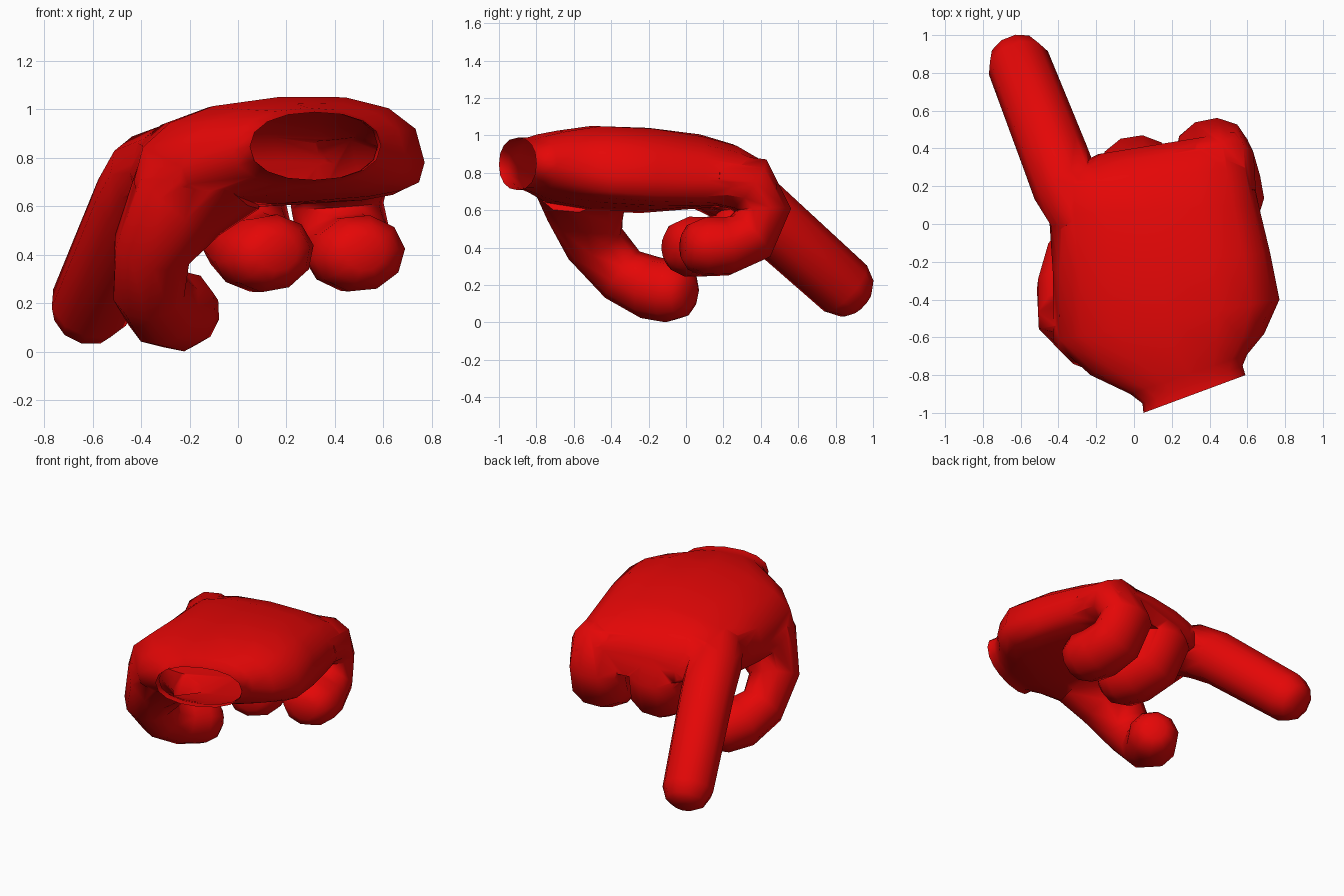
import bpy, bmesh
from math import cos, sin, pi, copysign
from mathutils import Vector

if "Cube" in bpy.data.objects:
    bpy.data.objects.remove(bpy.data.objects["Cube"])

AXIS = Vector((-0.35, 0.94, 0)).normalized()   # wrist to knuckles
SIDE = Vector((0.94, 0.35, 0)).normalized()    # across the hand


def loft(name, rings):
    """Closed skin through a list of equal-sized rings."""
    bm = bmesh.new()
    vs = [[bm.verts.new(p) for p in r] for r in rings]
    n = len(rings[0])
    for a, b in zip(vs, vs[1:]):
        for i in range(n):
            j = (i + 1) % n
            bm.faces.new((a[i], a[j], b[j], b[i]))
    bm.faces.new(vs[0][::-1])
    bm.faces.new(vs[-1])
    bmesh.ops.recalc_face_normals(bm, faces=bm.faces[:])
    me = bpy.data.meshes.new(name)
    bm.to_mesh(me)
    bm.free()
    ob = bpy.data.objects.new(name, me)
    bpy.context.collection.objects.link(ob)
    return ob


def digit(name, path, wide=(1.0, 1.0), n=10):
    """Tube along (x, y, z, radius) points with a blunt rounded tip."""
    pts = [Vector(p[:3]) for p in path]
    rad = [p[3] for p in path]
    end = (pts[-1] - pts[-2]).normalized()
    r = rad[-1]
    base = pts[-1]
    pts += [base + end * r * 0.5, base + end * r * 0.72]
    rad += [r * 0.78, r * 0.45]
    side, rings = SIDE.copy(), []
    for i, p in enumerate(pts):
        t = Vector((0, 0, 0))
        if i > 0:
            t += (p - pts[i - 1]).normalized()
        if i < len(pts) - 1:
            t += (pts[i + 1] - p).normalized()
        t.normalize()
        side = (side - t * side.dot(t)).normalized()
        up = side.cross(t)
        w = wide[0] + (wide[1] - wide[0]) * i / (len(pts) - 1)
        rings.append([p + side * cos(2 * pi * k / n) * rad[i] * w
                      + up * sin(2 * pi * k / n) * rad[i] for k in range(n)])
    return loft(name, rings)


def section(left, right, up, down, e, e_low=None, n=16):
    """Rounded palm cross-section; e_low makes the underside squarer."""
    l, r = Vector(left), Vector(right)
    mid, half = (l + r) / 2, (r - l) / 2
    out = []
    for k in range(n):
        c, s = cos(2 * pi * k / n), sin(2 * pi * k / n)
        x = (e_low or e) if s < -0.01 else e
        c, s = copysign(abs(c) ** x, c), copysign(abs(s) ** x, s)
        out.append(mid + half * c + Vector((0, 0, s * (up if s > 0 else down))))
    return out


# palm with short wrist opening
hand = loft("hand", [
    section((0.05, -1.00, 0.845), (0.59, -0.80, 0.85), 0.14, 0.14, 0.9),
    section((0.045, -0.95, 0.845), (0.575, -0.75, 0.85), 0.14, 0.14, 0.9),
    section((-0.02, -0.90, 0.83), (0.60, -0.69, 0.84), 0.17, 0.15, 0.9),
    section((-0.23, -0.80, 0.76), (0.69, -0.58, 0.81), 0.24, 0.14, 0.85, 0.7),
    section((-0.43, -0.62, 0.70), (0.77, -0.40, 0.78), 0.31, 0.13, 0.82, 0.5),
    section((-0.43, -0.25, 0.71), (0.72, -0.15, 0.77), 0.30, 0.14, 0.8, 0.45),
    section((-0.45, 0.05, 0.74), (0.66, 0.10, 0.76), 0.255, 0.14, 0.8, 0.5),
    section((-0.46, 0.20, 0.73), (0.62, 0.30, 0.745), 0.215, 0.12, 0.8, 0.7),
    section((-0.33, 0.30, 0.70), (0.60, 0.42, 0.71), 0.18, 0.08, 0.8),
    section((-0.19, 0.37, 0.66), (0.55, 0.49, 0.67), 0.12, 0.05, 0.75),
])

# pointing finger, two curled fingers, thumb folded under
parts = [
    digit("index_finger", [(-0.27, 0.0, 0.79, 0.15), (-0.36, 0.2, 0.73, 0.18),
                           (-0.42, 0.36, 0.625, 0.178), (-0.612, 0.853, 0.182, 0.168)]),
    digit("middle_finger", [(0.05, 0.04, 0.77, 0.14), (0.02, 0.23, 0.74, 0.165),
                            (0.01, 0.32, 0.60, 0.15), (0.04, 0.25, 0.455, 0.155),
                            (0.09, 0.12, 0.405, 0.16), (0.13, 0.005, 0.405, 0.16)], (1.3, 1.19)),
    digit("outer_finger", [(0.46, 0.14, 0.77, 0.14), (0.42, 0.33, 0.74, 0.165),
                           (0.41, 0.41, 0.60, 0.15), (0.44, 0.34, 0.455, 0.155),
                           (0.475, 0.21, 0.405, 0.16), (0.50, 0.095, 0.405, 0.16)], (1.35, 1.16)),
    digit("thumb", [(-0.07, -0.58, 0.77, 0.24), (-0.245, -0.535, 0.62, 0.22),
                    (-0.355, -0.485, 0.42, 0.165), (-0.365, -0.34, 0.255, 0.155),
                    (-0.31, -0.19, 0.185, 0.17), (-0.23, -0.075, 0.165, 0.168)]),
]

# fuse the parts into one skin
for p in parts:
    m = hand.modifiers.new(p.name, 'BOOLEAN')
    m.operation, m.solver, m.object = 'UNION', 'EXACT', p
bpy.context.view_layer.update()
dg = bpy.context.evaluated_depsgraph_get()
mesh = bpy.data.meshes.new_from_object(hand.evaluated_get(dg))
hand.modifiers.clear()
hand.data = mesh
for p in parts:
    bpy.data.objects.remove(p)

# open the wrist
bm = bmesh.new()
bm.from_mesh(mesh)
cap = [f for f in bm.faces
       if f.calc_center_median().dot(AXIS) < -0.94 and f.normal.dot(AXIS) < -0.9]
bmesh.ops.delete(bm, geom=cap, context='FACES')
bm.to_mesh(mesh)
bm.free()

red = bpy.data.materials.new("red")
red.diffuse_color = (0.78, 0.002, 0.002, 1)
red.use_nodes = True
red.node_tree.nodes["Principled BSDF"].inputs["Base Color"].default_value = red.diffuse_color
mesh.materials.clear()
mesh.materials.append(red)
bpy.context.view_layer.objects.active = hand
hand.select_set(True)
bpy.ops.object.shade_smooth_by_angle(angle=1.2)
